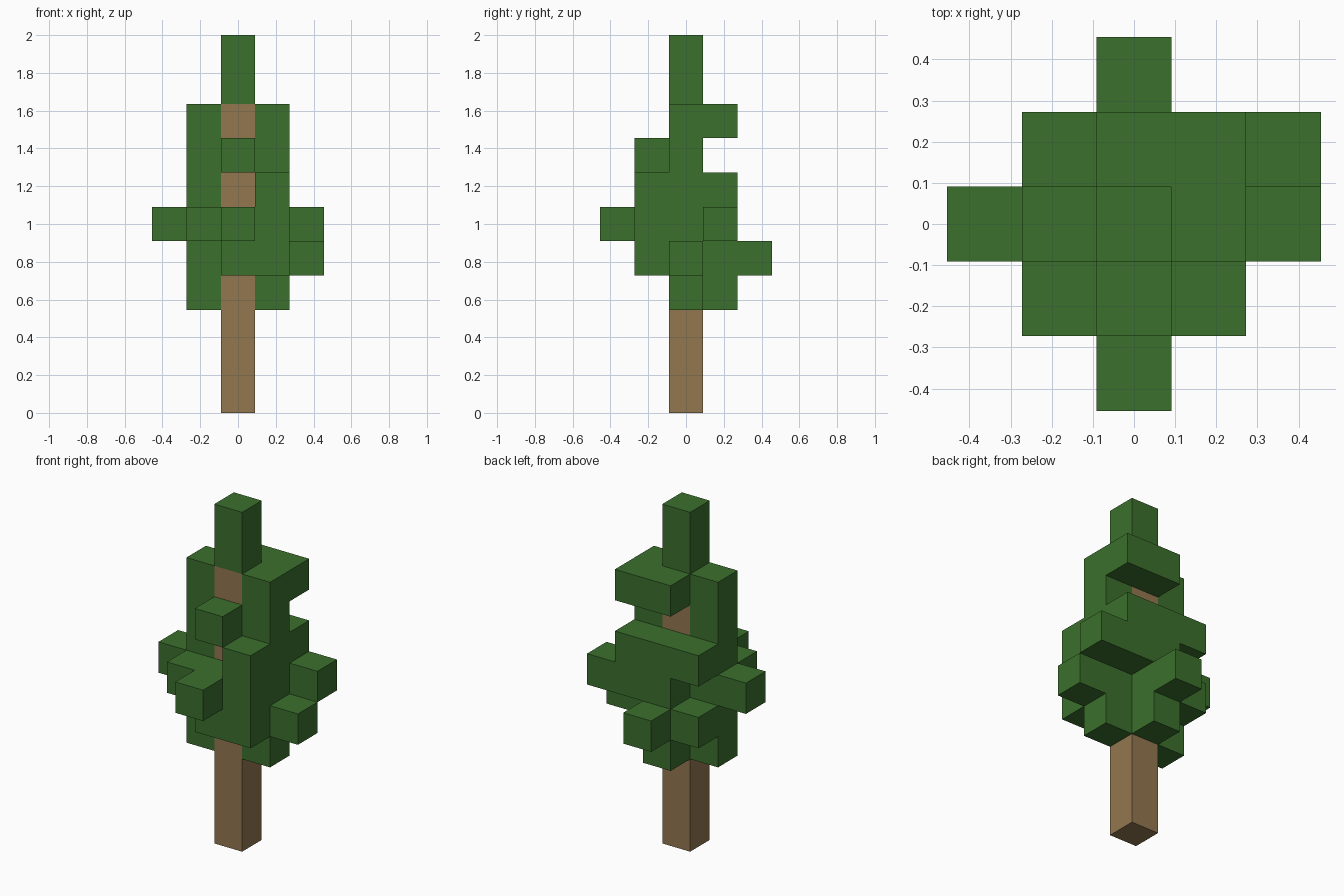
import bpy
import bmesh
from mathutils import Vector

default_cube = bpy.data.objects.get("Cube")
if default_cube:
    bpy.data.objects.remove(default_cube, do_unlink=True)

UNIT = 2 / 11  # edge length of one block


def make_material(name, color):
    mat = bpy.data.materials.new(name)
    mat.use_nodes = True
    mat.diffuse_color = color
    bsdf = next(n for n in mat.node_tree.nodes if n.type == 'BSDF_PRINCIPLED')
    bsdf.inputs["Base Color"].default_value = color
    return mat


def block_cells(low, high):
    """All grid cells from corner cell low to corner cell high."""
    spans = [range(a, b + 1) for a, b in zip(low, high)]
    return {(x, y, z) for x in spans[0] for y in spans[1] for z in spans[2]}


def build_blocks(name, cells, hidden_by, material):
    """Skin a set of cells, leaving out faces pressed against other cells."""
    bm = bmesh.new()
    for cell in sorted(cells):
        center = Vector(cell) + Vector((0, 0, 0.5))
        for axis in range(3):
            for sign in (-1, 1):
                normal = Vector((0, 0, 0))
                normal[axis] = sign
                neighbour = tuple(int(c + n) for c, n in zip(cell, normal))
                if neighbour in hidden_by:
                    continue
                u = Vector((0, 0, 0))
                u[(axis + 1) % 3] = 0.5
                v = normal.cross(u)
                middle = center + normal / 2
                corners = (-u - v, u - v, u + v, v - u)
                bm.faces.new([bm.verts.new((middle + c) * UNIT) for c in corners])
    bmesh.ops.remove_doubles(bm, verts=bm.verts, dist=UNIT / 100)
    mesh = bpy.data.meshes.new(name)
    bm.to_mesh(mesh)
    bm.free()
    mesh.materials.append(material)
    obj = bpy.data.objects.new(name, mesh)
    bpy.context.collection.objects.link(obj)
    return obj


bark = make_material("bark_brown", (0.29, 0.184, 0.08, 1))
needles = make_material("leaf_green", (0.044, 0.162, 0.026, 1))

# Trunk: a straight post up to the crown tip
trunk = block_cells((0, 0, 0), (0, 0, 8))

# Foliage parts, each a run of blocks between two corner cells
foliage = {
    "crown_tip": [((0, 0, 9), (0, 0, 10))],
    "right_foliage": [((-1, 0, 3), (-1, 0, 8)), ((-2, 0, 5), (-2, 0, 5))],
    "left_foliage": [((1, 0, 3), (1, 0, 8)), ((2, 0, 4), (2, 0, 4))],
    "front_foliage": [
        ((0, -1, 4), (1, -1, 5)),
        ((1, -1, 6), (1, -1, 6)),
        ((-1, -1, 5), (-1, -1, 5)),
        ((0, -2, 5), (0, -2, 5)),
        ((0, -1, 7), (0, -1, 7)),
    ],
    "back_foliage": [
        ((0, 1, 3), (0, 1, 5)),
        ((-1, 1, 4), (-1, 1, 4)),
        ((0, 2, 4), (0, 2, 4)),
        ((1, 1, 5), (2, 1, 5)),
        ((-1, 1, 6), (1, 1, 6)),
        ((0, 1, 8), (1, 1, 8)),
    ],
}
parts = {
    name: set().union(*(block_cells(low, high) for low, high in runs))
    for name, runs in foliage.items()
}
filled = trunk.union(*parts.values())

build_blocks("trunk", trunk, trunk, bark)
for name, cells in parts.items():
    build_blocks(name, cells, filled, needles)
